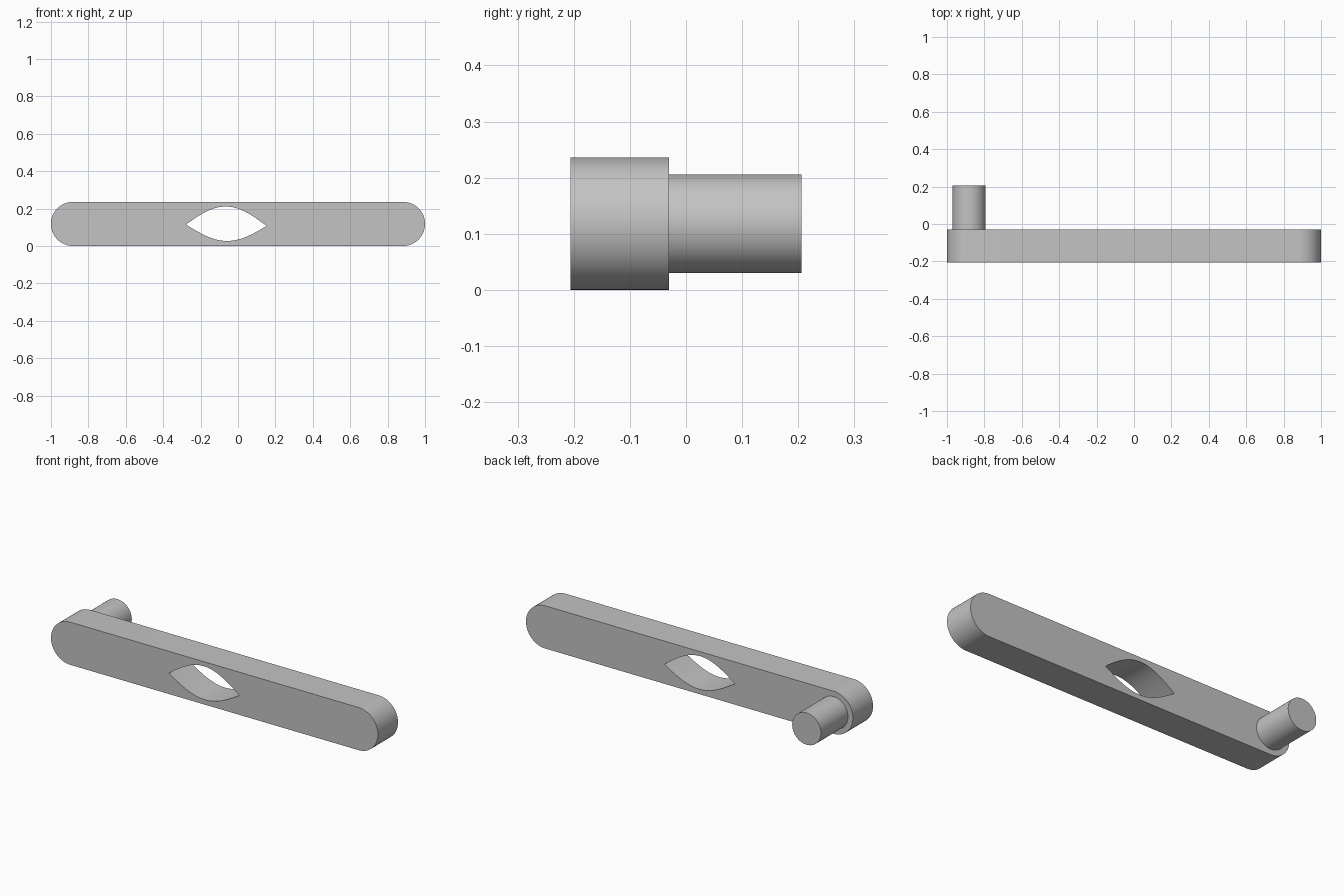
import bpy, bmesh
from math import pi, sin, cos
from mathutils import Vector

cube = bpy.data.objects.get("Cube")
if cube:
    bpy.data.objects.remove(cube, do_unlink=True)

FRONT, JOIN, BACK = -0.206, -0.03, 0.206   # depth of bar front, bar back, pin end
R = 0.118                                  # bar end radius, also the centre height
PIN_R = 0.088

grey = bpy.data.materials.new("plain grey")
grey.use_nodes = True
grey.diffuse_color = (0.55, 0.55, 0.55, 1)
grey.node_tree.nodes["Principled BSDF"].inputs["Base Color"].default_value = (0.55, 0.55, 0.55, 1)


def arc(cx, radius, start, end, steps):
    """Points on an arc in the x-z plane."""
    angles = [start + (end - start) * i / steps for i in range(steps + 1)]
    return [(cx + radius * cos(a), R + radius * sin(a)) for a in angles]


def extrude_profile(name, loops, y0, y1):
    """Fill closed x-z loops (outer first, then holes) and extrude along y."""
    bm = bmesh.new()
    edges = []
    for loop in loops:
        verts = [bm.verts.new((x, y0, z)) for x, z in loop]
        edges += [bm.edges.new((v, verts[i - 1])) for i, v in enumerate(verts)]
    bmesh.ops.triangle_fill(bm, edges=edges, use_beauty=True, normal=Vector((0, -1, 0)))
    new = bmesh.ops.extrude_face_region(bm, geom=bm.faces[:], use_keep_orig=True)
    moved = [g for g in new["geom"] if isinstance(g, bmesh.types.BMVert)]
    bmesh.ops.translate(bm, verts=moved, vec=(0, y1 - y0, 0))
    bmesh.ops.recalc_face_normals(bm, faces=bm.faces[:])
    mesh = bpy.data.meshes.new(name)
    bm.to_mesh(mesh)
    bm.free()
    mesh.materials.append(grey)
    obj = bpy.data.objects.new(name, mesh)
    bpy.context.collection.objects.link(obj)
    bpy.ops.object.select_all(action="DESELECT")
    obj.select_set(True)
    bpy.context.view_layer.objects.active = obj
    bpy.ops.object.shade_smooth_by_angle(angle=pi / 6)
    return obj


# Bar with rounded ends and a pointed, eye-shaped through hole
outline = arc(1 - R, R, -pi / 2, pi / 2, 32) + arc(R - 1, R, pi / 2, 3 * pi / 2, 32)
left, right, mid, rise, steps = -0.278, 0.153, 0.111, 0.1, 28


def lens_side(sign):
    pts = []
    for i in range(steps):
        t = i / steps if sign > 0 else 1 - i / steps
        base = mid + 0.004 * (1 - 2 * t)       # tips sit at slightly different heights
        height = rise if sign > 0 else rise - 0.016
        pts.append((left + (right - left) * t, base + sign * height * sin(pi * t)))
    return pts


hole = lens_side(1) + lens_side(-1)
extrude_profile("crank_bar", [outline, hole], FRONT, JOIN)

# Round handle pin on the back of the right end
pin = arc(R - 1, PIN_R, 0, 2 * pi, 64)[:-1]
extrude_profile("handle_pin", [pin], JOIN, BACK)
